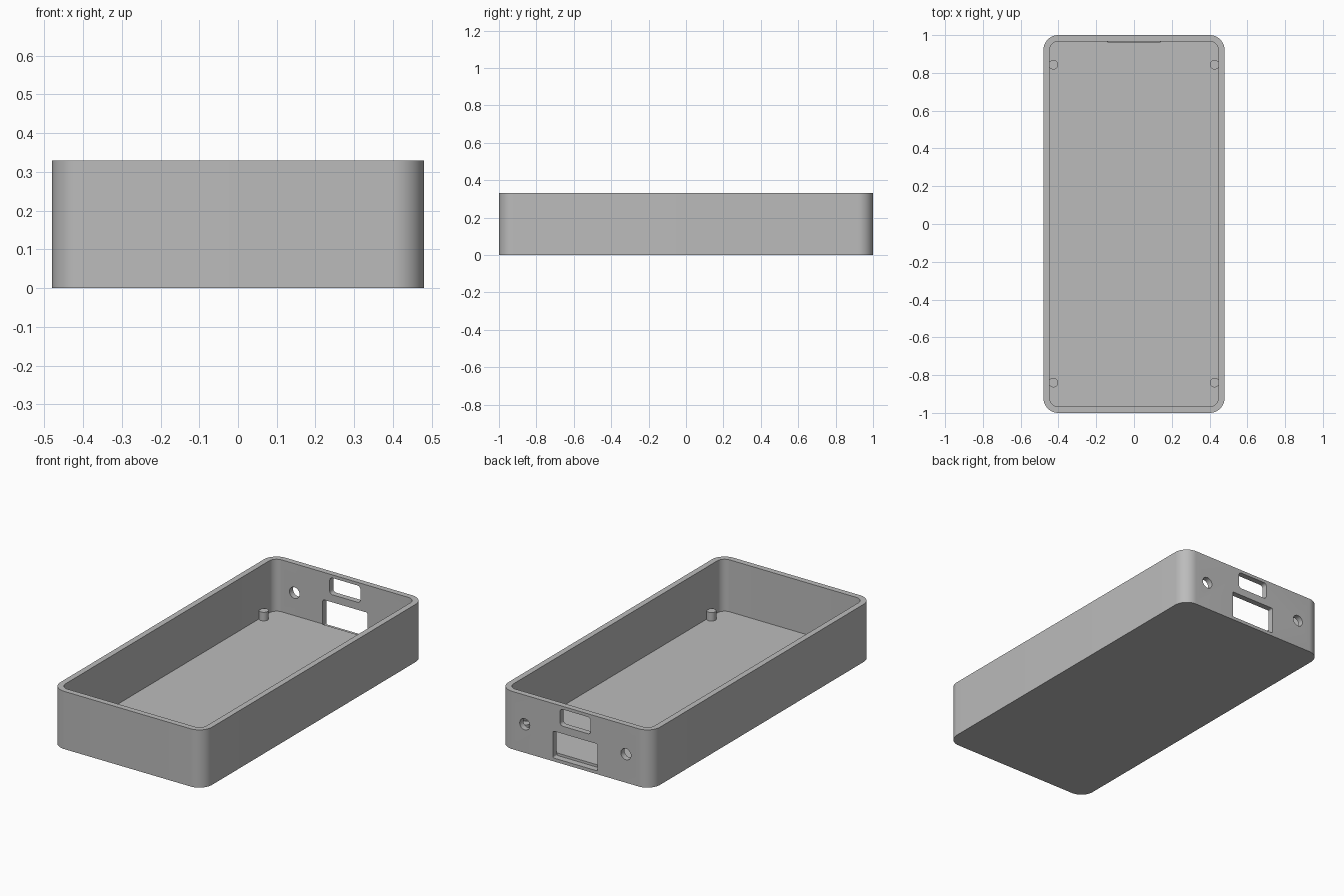
import bpy, bmesh, math
from mathutils import Matrix, Vector

cube = bpy.data.objects.get("Cube")
if cube:
    bpy.data.objects.remove(cube, do_unlink=True)

HALF_X, HALF_Y, HEIGHT = 0.48, 1.0, 0.33
WALL, FLOOR, RADIUS = 0.033, 0.033, 0.08

grey = bpy.data.materials.new("plain grey")
grey.use_nodes = True
GREY = (0.5, 0.5, 0.5, 1)
grey.diffuse_color = GREY
grey.node_tree.nodes["Principled BSDF"].inputs["Base Color"].default_value = GREY


def rounded_prism(name, hx, hy, radius, low, high, steps=12, matrix=None):
    """Rounded rectangle extruded along z, then placed by the matrix."""
    bm = bmesh.new()
    verts = []
    for corner, (sx, sy) in enumerate([(1, 1), (-1, 1), (-1, -1), (1, -1)]):
        for i in range(steps + 1):
            a = (corner + i / steps) * math.pi / 2
            verts.append(bm.verts.new((sx * (hx - radius) + radius * math.cos(a),
                                       sy * (hy - radius) + radius * math.sin(a), low)))
    bmesh.ops.remove_doubles(bm, verts=verts, dist=1e-5)
    base = bm.faces.new(bm.verts)
    top = bmesh.ops.extrude_face_region(bm, geom=[base])["geom"]
    bmesh.ops.translate(bm, vec=(0, 0, high - low),
                        verts=[v for v in top if isinstance(v, bmesh.types.BMVert)])
    if matrix:
        bm.transform(matrix)
    bmesh.ops.recalc_face_normals(bm, faces=bm.faces)
    mesh = bpy.data.meshes.new(name)
    bm.to_mesh(mesh)
    bm.free()
    mesh.materials.append(grey)
    obj = bpy.data.objects.new(name, mesh)
    bpy.context.collection.objects.link(obj)
    return obj


def select_only(obj):
    bpy.ops.object.select_all(action='DESELECT')
    obj.select_set(True)
    bpy.context.view_layer.objects.active = obj


def cut(target, cutter):
    cutter.hide_render = True
    mod = target.modifiers.new("cut", 'BOOLEAN')
    mod.operation, mod.solver, mod.object = 'DIFFERENCE', 'EXACT', cutter
    select_only(target)
    bpy.ops.object.modifier_apply(modifier=mod.name)
    bpy.data.objects.remove(cutter, do_unlink=True)


def back_opening(name, x, z, hx, hz, radius, inner_y):
    """Cutter running through the back wall, from inner_y outward."""
    place = Matrix.Translation((x, 0, z)) @ Matrix.Rotation(math.pi / 2, 4, 'X')
    return rounded_prism(name, hx, hz, radius, -1.1, -inner_y, 8, place)


# Open tray with rounded corners
tray = rounded_prism("tray", HALF_X, HALF_Y, RADIUS, 0, HEIGHT)
cut(tray, rounded_prism("cavity", HALF_X - WALL, HALF_Y - WALL, RADIUS - WALL,
                        FLOOR, HEIGHT + 0.1))

# Back wall: large port (notched slightly into the floor), small port, screw holes
cut(tray, back_opening("large_port", 0, 0.096, 0.141, 0.077, 0.008, 0.963))
cut(tray, back_opening("small_port", 0, 0.264, 0.097, 0.048, 0.018, 0.9))
for side in (-1, 1):
    cut(tray, back_opening("screw_hole", side * 0.32, 0.163, 0.032, 0.032, 0.032, 0.9))

# Locating pegs on the floor, one near each corner
parts = [tray]
for side, sx in (("left", 1), ("right", -1)):
    for end, y in (("front", -0.84), ("back", 0.843)):
        place = Matrix.Translation((sx * 0.427, y, 0))
        parts.append(rounded_prism(f"{end}_{side}_peg", 0.025, 0.025, 0.025,
                                   FLOOR - 0.005, 0.082, 8, place))

for part in parts:
    select_only(part)
    bpy.ops.object.shade_smooth_by_angle(angle=math.radians(30))
